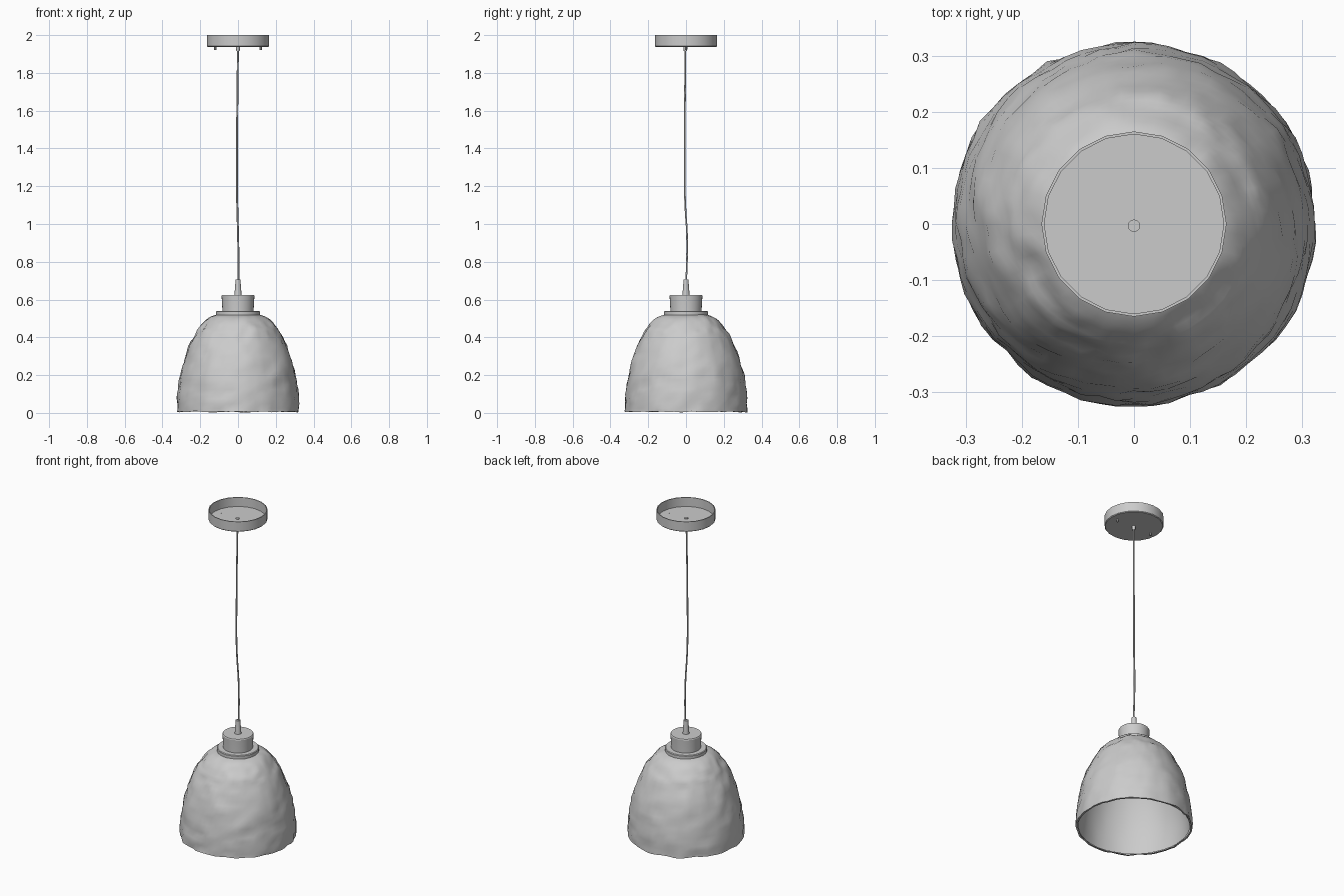
import bpy, bmesh, math
from mathutils import Vector, noise

cube = bpy.data.objects.get("Cube")
if cube:
    bpy.data.objects.remove(cube, do_unlink=True)

grey = bpy.data.materials.new("light grey")
grey.use_nodes = True
COLOUR = (0.6, 0.6, 0.6, 1)
grey.diffuse_color = COLOUR
grey.node_tree.nodes["Principled BSDF"].inputs["Base Color"].default_value = COLOUR


def finish(name, bm, angle=30):
    bmesh.ops.recalc_face_normals(bm, faces=bm.faces)
    mesh = bpy.data.meshes.new(name)
    bm.to_mesh(mesh)
    bm.free()
    obj = bpy.data.objects.new(name, mesh)
    bpy.context.collection.objects.link(obj)
    mesh.materials.append(grey)
    bpy.ops.object.select_all(action="DESELECT")
    obj.select_set(True)
    bpy.context.view_layer.objects.active = obj
    bpy.ops.object.shade_smooth_by_angle(angle=math.radians(angle))
    return obj


def lathe(name, profile, sides, centre=(0, 0), shape=None, angle=30):
    """Revolve (radius, height) points; radius 0 ends become fans."""
    bm = bmesh.new()
    rings = []
    for r, z in profile:
        count = sides if r > 0 else 1
        ring = []
        for i in range(count):
            a = math.tau * i / sides
            p = Vector((r * math.cos(a), r * math.sin(a), z))
            if shape:
                p = shape(p)
            ring.append(bm.verts.new(p + Vector((*centre, 0))))
        rings.append(ring)
    for low, high in zip(rings, rings[1:]):
        for i in range(sides):
            j = (i + 1) % sides
            quad = [low[i % len(low)], low[j % len(low)],
                    high[j % len(high)], high[i % len(high)]]
            bm.faces.new(list(dict.fromkeys(quad)))
    return finish(name, bm, angle)


def resample(points, steps):
    """Evenly subdivide a profile with a smooth curve through its points."""
    out = []
    for k in range(len(points) - 1):
        p = [Vector(points[min(max(k + d, 0), len(points) - 1)]) for d in (-1, 0, 1, 2)]
        for s in range(steps):
            t = s / steps
            out.append(tuple(0.5 * (2 * p[1] + (p[2] - p[0]) * t
                       + (2 * p[0] - 5 * p[1] + 4 * p[2] - p[3]) * t * t
                       + (3 * p[1] - p[0] - 3 * p[2] + p[3]) * t ** 3)))
    return out + [points[-1]]


def rugged(p):
    """Hammered, uneven surface made of cell-like dents and soft lumps."""
    q = p * 11
    cells = noise.voronoi(q + noise.noise_vector(q) * 0.4)[0]
    bump = 0.007 * noise.noise(p * 24) + 0.012 * (cells[0] - 0.45)
    fade = min(1, max(0.0, (0.53 - p.z) / 0.06))
    out = Vector((p.x, p.y, p.z * 0.5)).normalized()
    moved = p + out * bump * fade
    moved.z = max(moved.z, 0)
    if p.z < 0.02:
        moved.z = 0.006 + 0.006 * noise.noise(p * 20)
    return moved


# Rough dome shade with a smoother lining
dome = [(0.322, 0.008), (0.319, 0.1), (0.304, 0.2), (0.278, 0.3),
        (0.237, 0.4), (0.205, 0.45), (0.158, 0.502), (0.105, 0.522)]
lathe("shade", resample(dome, 4), 64, shape=rugged, angle=38)
lining = [(r - 0.011, z - (0 if z < 0.05 else 0.006)) for r, z in dome]
lathe("shade_lining", resample(lining, 2), 40, shape=lambda p: p + Vector(
    (p.x, p.y, 0)).normalized() * 0.004 * noise.noise(p * 14), angle=40)
lathe("shade_rim", [(0.311, 0.008), (0.322, 0.008)], 64, shape=rugged)

# Collar, cap and cord grip above the shade
lathe("collar", [(0, 0.512), (0.113, 0.512), (0.117, 0.516), (0.117, 0.536),
                 (0.113, 0.54), (0, 0.54)], 32)
lathe("cap", [(0.083, 0.535), (0.083, 0.55), (0.087, 0.62), (0.084, 0.625), (0, 0.625)], 32)
lathe("cord_grip", [(0.019, 0.622), (0.017, 0.65), (0.013, 0.705), (0, 0.705)], 16)

# Slightly wavy hanging cord
path = [(0.003, 0, 0.69), (0.003, 0.005, 0.8), (0, 0.005, 0.95), (-0.004, -0.004, 1.1),
        (-0.006, -0.007, 1.25), (-0.004, -0.006, 1.6), (0, -0.003, 1.94)]
bm = bmesh.new()
rings = [[bm.verts.new(Vector(p) + Vector((math.cos(math.tau * i / 6),
          math.sin(math.tau * i / 6), 0)) * 0.005) for i in range(6)]
         for p in resample(path, 4)]
for low, high in zip(rings, rings[1:]):
    for i in range(6):
        j = (i + 1) % 6
        bm.faces.new((low[i], low[j], high[j], high[i]))
finish("cord", bm, 70)

# Open-topped ceiling canopy
lathe("canopy", [(0, 1.938), (0.161, 1.938), (0.165, 1.942), (0.165, 2.0),
                 (0.16, 2.0), (0.16, 1.944), (0, 1.944)], 20)

# Cord nub and the two fixing screws below the canopy
lathe("canopy_nub", [(0, 1.915), (0.009, 1.915), (0.011, 1.94), (0.011, 1.948), (0, 1.948)],
      12, centre=(0, -0.003))
for side, name in ((1, "left_screw"), (-1, "right_screw")):
    lathe(name, [(0, 1.922), (0.006, 1.922), (0.006, 1.946), (0, 1.946)],
          10, centre=(side * 0.12, 0))
